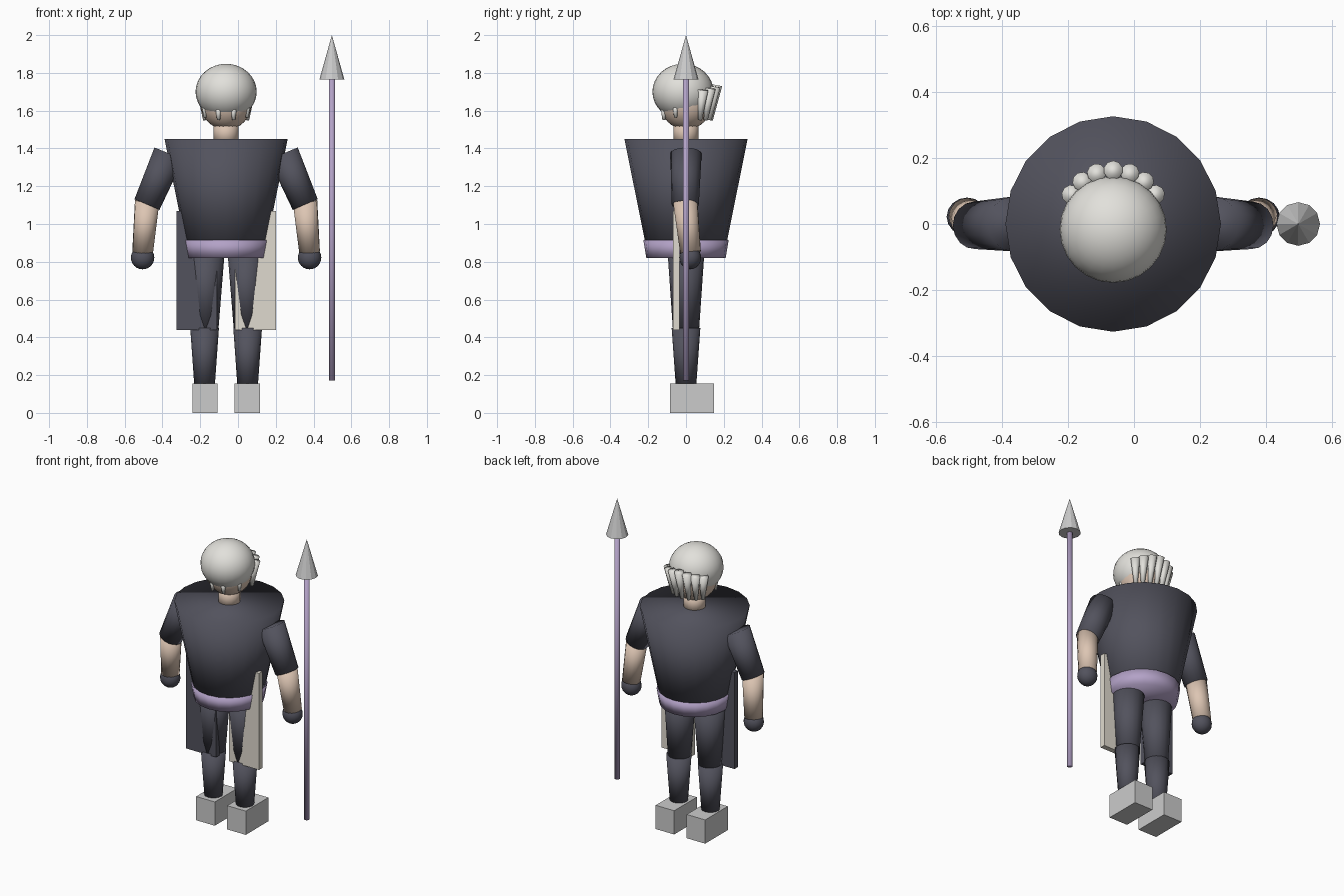
import bpy
from math import sin, cos, radians
from mathutils import Vector

if "Cube" in bpy.data.objects:
    bpy.data.objects.remove(bpy.data.objects["Cube"])

CX = -0.063  # the figure stands left of centre, the spear right


def material(name, rgb):
    m = bpy.data.materials.new(name)
    m.diffuse_color = (*rgb, 1)
    m.use_nodes = True
    m.node_tree.nodes["Principled BSDF"].inputs["Base Color"].default_value = m.diffuse_color
    return m


DARK = material("dark_cloth", (0.085, 0.085, 0.11))
LILAC = material("lilac", (0.45, 0.36, 0.57))
SKIN = material("skin", (0.72, 0.56, 0.45))
WHITE = material("white_hair", (0.76, 0.75, 0.71))
CREAM = material("cream_cloth", (0.74, 0.70, 0.62))


def finish(name, mat, smooth):
    o = bpy.context.object
    o.name = name
    if mat:
        o.data.materials.append(mat)
    if smooth:
        bpy.ops.object.shade_smooth()
    return o


def taper(name, a, b, ra, rb, mat=None, sides=16, smooth=True):
    """Capped cone from point a (radius ra) to point b (radius rb)."""
    a, b = Vector(a), Vector(b)
    d = b - a
    rot = (0, 0, 0) if d.xy.length < 1e-6 and d.z > 0 else d.to_track_quat('Z', 'Y').to_euler()
    bpy.ops.mesh.primitive_cone_add(vertices=sides, radius1=ra, radius2=rb, depth=d.length,
                                    location=(a + b) / 2, rotation=rot)
    return finish(name, mat, smooth)


def ball(name, loc, radii, mat, seg=24, rings=16):
    bpy.ops.mesh.primitive_uv_sphere_add(segments=seg, ring_count=rings, radius=1, location=loc)
    bpy.context.object.scale = radii
    return finish(name, mat, True)


def box(name, loc, size, mat=None):
    bpy.ops.mesh.primitive_cube_add(size=1, location=loc)
    bpy.context.object.scale = size
    return finish(name, mat, False)


# Torso, belt, neck
taper("torso", (CX, 0, 0.84), (CX, 0, 1.45), 0.203, 0.326, DARK, 20)
taper("belt", (CX, 0, 0.82), (CX, 0, 0.915), 0.21, 0.226, LILAC, 20)
taper("neck", (CX, 0, 1.42), (CX, 0, 1.54), 0.066, 0.066, SKIN)

# Head and hair cap
ball("head", (CX, 0, 1.635), (0.135, 0.135, 0.135), SKIN)
ball("hair_cap", (CX, -0.016, 1.70), (0.162, 0.162, 0.148), WHITE)

# Hair strands fanned around the back
for i in range(-3, 4):
    a = radians(20 * i)
    t = abs(i) / 3
    s, c = sin(a), cos(a)
    taper("back_strand", (CX + 0.128 * s, 0.016 + 0.115 * c, 1.55),
          (CX + 0.147 * s, 0.016 + 0.147 * c, 1.735 - 0.025 * t), 0.011, 0.029, WHITE, 10)

# Short fringe strands at the front and temples
for side in (-1, 1):
    for x, y, z in ((0.04, -0.117, 1.55), (0.112, -0.055, 1.565)):
        taper("fringe_strand", (CX + side * x, y, z), (CX + side * x, y, z + 0.07),
              0.008, 0.018, WHITE, 8)

# Arms, legs, feet and hanging coat panels
for side, label, panel in ((-1, "left", DARK), (1, "right", CREAM)):
    def P(x, y, z):
        return (CX + side * x, y, z)
    taper(label + "_upper_arm", P(0.303, 0, 1.372), P(0.419, -0.004, 1.103), 0.083, 0.072, DARK)
    taper(label + "_forearm", P(0.418, -0.004, 1.12), P(0.442, 0.024, 0.85), 0.065, 0.055, SKIN)
    ball(label + "_hand", P(0.442, 0.022, 0.822), (0.062, 0.058, 0.062), DARK, 16, 12)
    taper(label + "_thigh", P(0.11, 0, 0.45), P(0.105, 0, 0.86), 0.07, 0.098, DARK)
    taper(label + "_shin", P(0.114, 0, 0.14), P(0.114, 0, 0.45), 0.054, 0.076, DARK)
    box(label + "_foot", P(0.112, 0.031, 0.0775), (0.134, 0.233, 0.155))
    box(label + "_coat_panel", P(0.155, -0.052, 0.755), (0.216, 0.034, 0.63), panel)

# Spear
taper("spear_pole", (0.497, 0, 0.172), (0.497, 0, 1.78), 0.017, 0.017, LILAC, 10)
taper("spear_head", (0.497, 0, 1.765), (0.497, 0, 2.0), 0.066, 0, None, 12, False)
